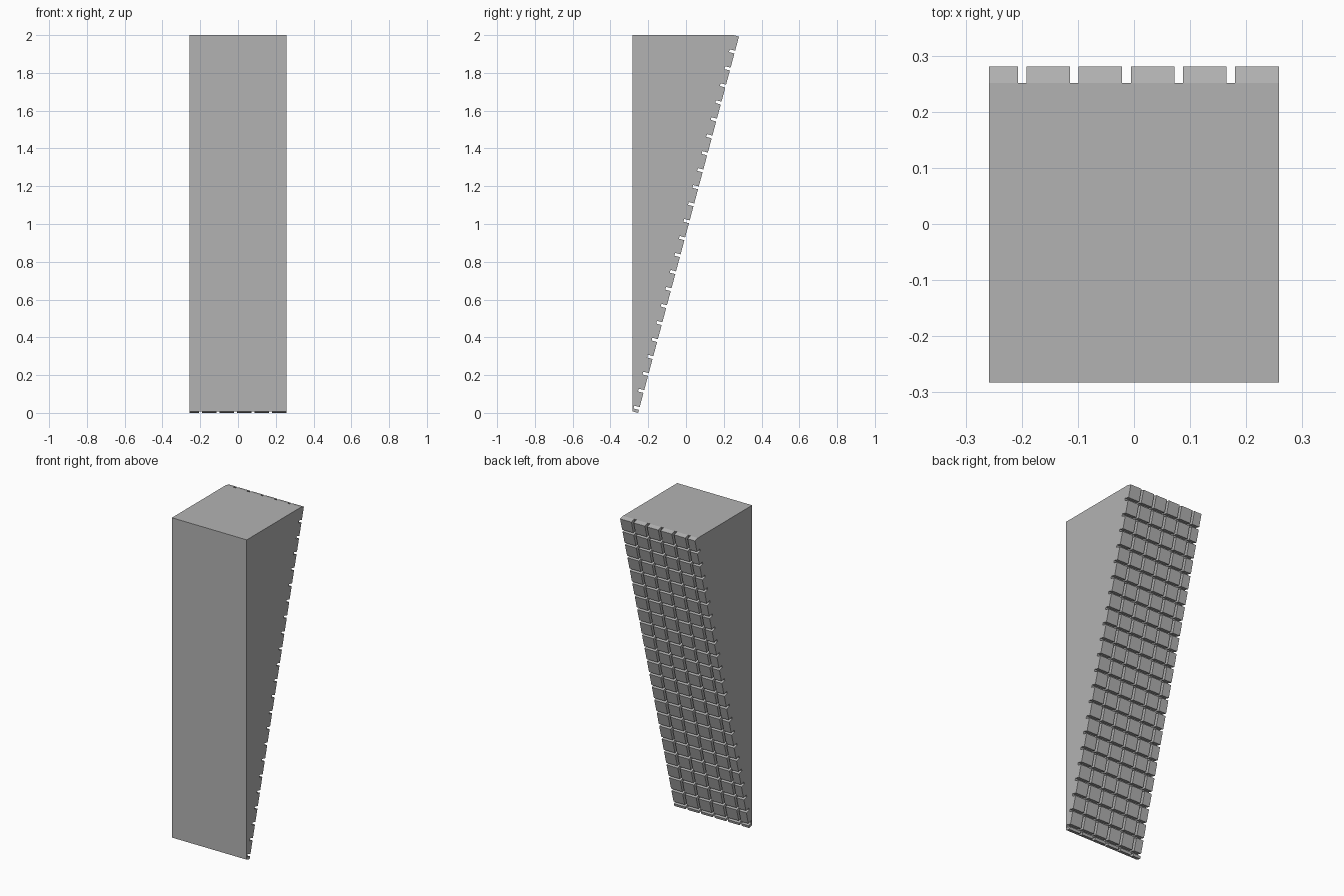
import bpy
import bmesh
from math import cos, sin, radians
from mathutils import Vector

cube = bpy.data.objects.get("Cube")
if cube:
    bpy.data.objects.remove(cube, do_unlink=True)

HALF_W, FRONT_Y, TOP_Z = 0.258, -0.2825, 2.0
TILT = radians(15)
TILE, GAP, DEPTH = 0.0777, 0.0153, 0.03
up_slope = Vector((0, sin(TILT), cos(TILT)))
outward = Vector((0, cos(TILT), -sin(TILT)))
tip_z = DEPTH * sin(TILT)
slope_len = (TOP_Z - tip_z) / cos(TILT)


def tile_cuts(length):
    """Tile and gap edges, laid out from the far end; the first tile is a remnant."""
    cuts, pos, step = [length], length, 0
    while pos > 0:
        pos -= GAP if step % 2 else TILE
        cuts.append(max(pos, 0))
        step += 1
    return cuts


xs = [c - HALF_W for c in tile_cuts(2 * HALF_W)]
ss = tile_cuts(slope_len)
bm = bmesh.new()

# Sloping back surface, divided along every groove
tip = Vector((0, FRONT_Y, tip_z))
grid = [[bm.verts.new(tip + up_slope * s + Vector((x, 0, 0))) for x in xs] for s in ss]
tiles = []
for j in range(len(ss) - 1):
    for i in range(len(xs) - 1):
        face = bm.faces.new((grid[j][i], grid[j][i + 1],
                             grid[j + 1][i + 1], grid[j + 1][i]))
        if i % 2 == 0 and j % 2 == 0:
            tiles.append(face)

# Closed wedge: front, top and both sides
left = bm.verts.new((HALF_W, FRONT_Y, TOP_Z))
right = bm.verts.new((-HALF_W, FRONT_Y, TOP_Z))
bm.faces.new(grid[-1] + [right, left])
bm.faces.new(grid[0] + [right, left])
bm.faces.new([row[0] for row in grid] + [left])
bm.faces.new([row[-1] for row in grid] + [right])

# Raised tiles
raised = bmesh.ops.extrude_face_region(bm, geom=tiles)["geom"]
bmesh.ops.translate(bm, vec=outward * DEPTH,
                    verts=[g for g in raised if isinstance(g, bmesh.types.BMVert)])
old = [f for f in tiles if f.is_valid]
if old:
    bmesh.ops.delete(bm, geom=old, context="FACES_ONLY")
bmesh.ops.recalc_face_normals(bm, faces=bm.faces)

mesh = bpy.data.meshes.new("tiled_wedge")
bm.to_mesh(mesh)
bm.free()
wedge = bpy.data.objects.new("tiled_wedge", mesh)
bpy.context.collection.objects.link(wedge)

# Plain grey finish
grey = bpy.data.materials.new("plain_grey")
grey.use_nodes = True
colour = (0.45, 0.45, 0.45, 1)
grey.diffuse_color = colour
grey.node_tree.nodes["Principled BSDF"].inputs["Base Color"].default_value = colour
mesh.materials.append(grey)
